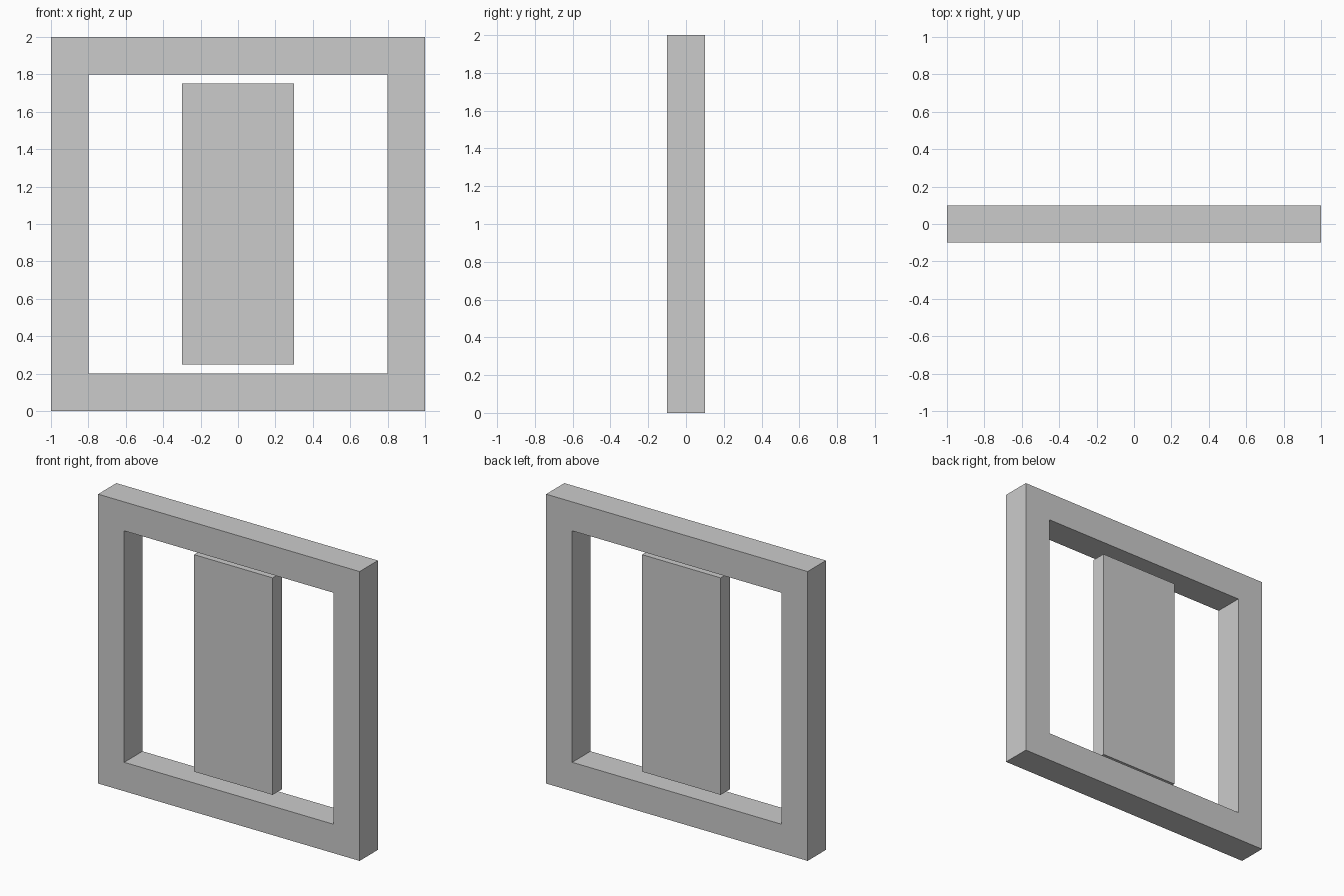
import bpy, bmesh

if "Cube" in bpy.data.objects:
    bpy.data.objects.remove(bpy.data.objects["Cube"])


def make_object(name, bm):
    bmesh.ops.recalc_face_normals(bm, faces=bm.faces)
    mesh = bpy.data.meshes.new(name)
    bm.to_mesh(mesh)
    bm.free()
    obj = bpy.data.objects.new(name, mesh)
    bpy.context.collection.objects.link(obj)
    return obj


def rect(bm, half_width, z0, z1, y):
    corners = ((-half_width, z0), (half_width, z0), (half_width, z1), (-half_width, z1))
    return [bm.verts.new((x, y, z)) for x, z in corners]


def extrude_back(bm, depth):
    result = bmesh.ops.extrude_face_region(bm, geom=bm.faces[:], use_keep_orig=True)
    moved = [g for g in result["geom"] if isinstance(g, bmesh.types.BMVert)]
    bmesh.ops.translate(bm, verts=moved, vec=(0, depth, 0))


# Square outer frame with an open centre
bm = bmesh.new()
outer = rect(bm, 1.0, 0.0, 2.0, -0.1)
inner = rect(bm, 0.8, 0.2, 1.8, -0.1)
for i in range(4):
    j = (i + 1) % 4
    bm.faces.new((outer[i], outer[j], inner[j], inner[i]))
extrude_back(bm, 0.2)
make_object("frame", bm)

# Thinner upright panel floating in the opening
bm = bmesh.new()
bm.faces.new(rect(bm, 0.3, 0.25, 1.75, -0.05))
extrude_back(bm, 0.1)
make_object("centre_panel", bm)
